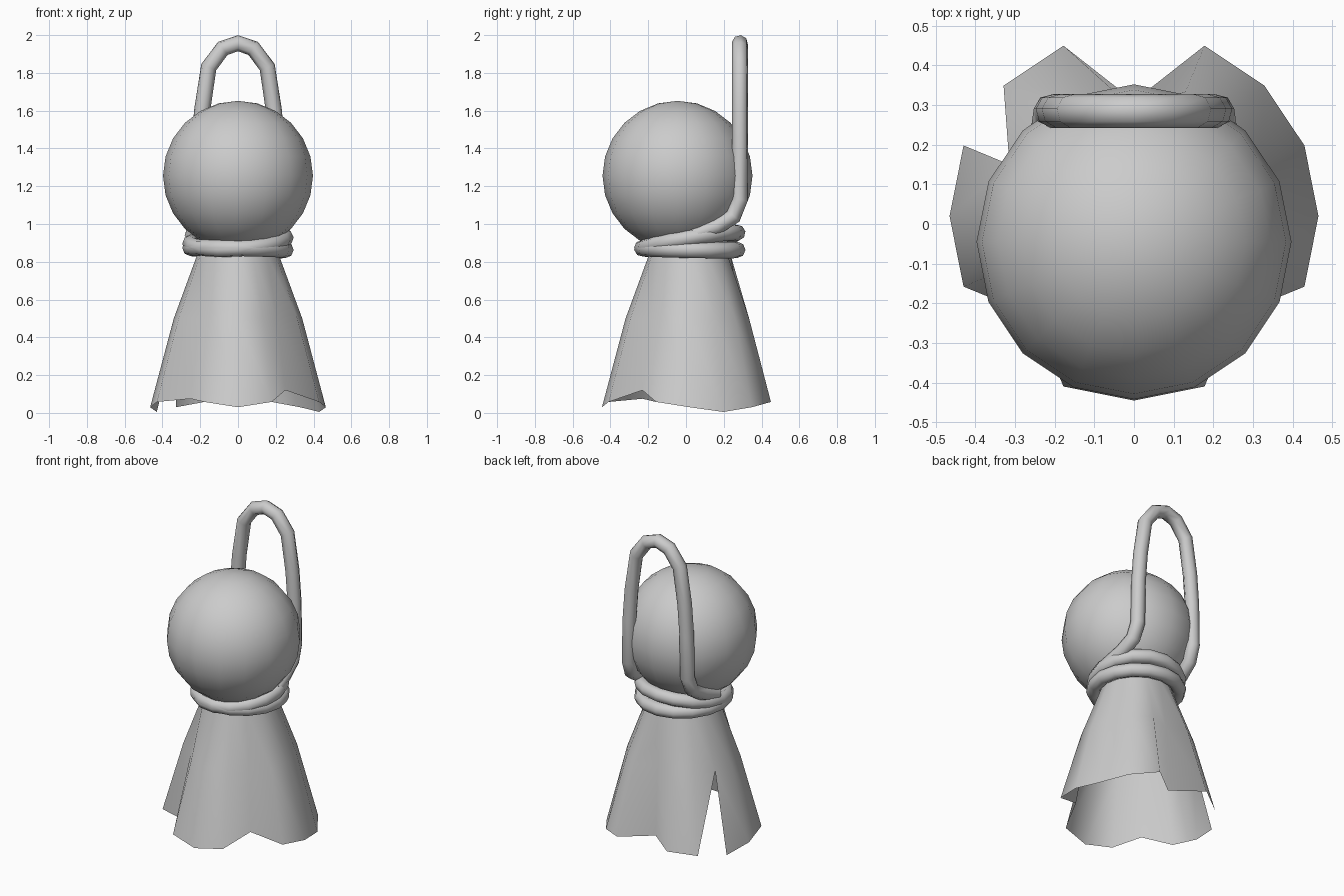
import bpy, bmesh
from math import sin, cos, pi
from mathutils import Vector

cube = bpy.data.objects.get("Cube")
if cube:
    bpy.data.objects.remove(cube, do_unlink=True)

cloth = bpy.data.materials.new("light_grey_cloth")
cloth.use_nodes = True
GREY = (0.6, 0.6, 0.6, 1)
cloth.diffuse_color = GREY
cloth.node_tree.nodes["Principled BSDF"].inputs["Base Color"].default_value = GREY

AXIS_Y = 0.02   # the skirt and cord share this axis
SIDES = 16


def finish(obj, angle=pi):
    """Assign the cloth colour and smooth shading."""
    obj.data.materials.append(cloth)
    bpy.ops.object.select_all(action='DESELECT')
    obj.select_set(True)
    bpy.context.view_layer.objects.active = obj
    bpy.ops.object.shade_smooth_by_angle(angle=angle)


def tube(name, points, radius, closed=False):
    """Sweep a round cord along a path and turn it into a mesh."""
    curve = bpy.data.curves.new(name, 'CURVE')
    curve.dimensions = '3D'
    curve.bevel_depth = radius
    curve.bevel_resolution = 2
    curve.use_fill_caps = True
    spline = curve.splines.new('POLY')
    spline.points.add(len(points) - 1)
    for p, co in zip(spline.points, points):
        p.co = (*co, 1)
    spline.use_cyclic_u = closed
    obj = bpy.data.objects.new(name, curve)
    bpy.context.collection.objects.link(obj)
    bpy.ops.object.select_all(action='DESELECT')
    obj.select_set(True)
    bpy.context.view_layer.objects.active = obj
    bpy.ops.object.convert(target='MESH')
    finish(bpy.context.object, pi / 3)


# Round head
bpy.ops.mesh.primitive_uv_sphere_add(segments=SIDES, ring_count=12, radius=0.397,
                                     location=(0, -0.045, 1.255))
head = bpy.context.object
head.name = head.data.name = "head"
finish(head)

# Flared skirt: three columns are pulled inward as folds, one seam is slit
FOLDS = {4: (0.27, 0.29, 0.06), 10: (0.29, 0.355, 0.075), 14: (0.29, 0.355, 0.12)}
HEM_Z = {0: 0.03, 1: 0.005, 2: 0.03, 6: 0.03, 7: 0.005, 8: 0.03, 12: 0.03}
SLIT = 6
bm = bmesh.new()
columns = []
for k in range(SIDES):
    a = 2 * pi * k / SIDES
    mid_r, hem_r, hem_z = FOLDS.get(k, (0.34, 0.465, HEM_Z.get(k, 0.058)))
    profile = [(0.19, 0.95), (0.215, 0.84), (mid_r, 0.5), (hem_r, hem_z)]
    columns.append([bm.verts.new((r * cos(a), AXIS_Y + r * sin(a), z)) for r, z in profile])
for k in range(SIDES):
    left, right = columns[k], columns[(k + 1) % SIDES]
    for i in range(3):
        corners = [left[i], left[i + 1], right[i + 1], right[i]]
        if k == SLIT and i == 2:
            corners.pop(2)
        bm.faces.new(corners)
mesh = bpy.data.meshes.new("skirt")
bm.to_mesh(mesh)
bm.free()
skirt = bpy.data.objects.new("skirt", mesh)
bpy.context.collection.objects.link(skirt)
finish(skirt)


# Two turns of cord around the neck, the upper one tilted up at the back
def coil(z, tilt_x, tilt_y):
    ring = [(cos(2 * pi * k / SIDES), sin(2 * pi * k / SIDES)) for k in range(SIDES)]
    return [(0.252 * c, AXIS_Y + 0.252 * s, z + tilt_x * c + tilt_y * s) for c, s in ring]


tube("lower_neck_cord", coil(0.868, -0.005, -0.005), 0.043, closed=True)
tube("upper_neck_cord", coil(0.912, 0.015, 0.042), 0.043, closed=True)

# Hanging loop rising behind the head, its ends curling round the neck
half = [Vector(p) for p in (
    (0.08, 0.285, 1.93), (0.155, 0.285, 1.83), (0.19, 0.285, 1.6), (0.205, 0.285, 1.4),
    (0.21, 0.285, 1.13), (0.215, 0.25, 1.04), (0.225, 0.16, 0.985), (0.24, 0.04, 0.94))]
mirrored = [Vector((-p.x, p.y, p.z)) for p in reversed(half)]
tube("hanging_loop", mirrored + [Vector((0, 0.285, 1.957))] + half, 0.043)
